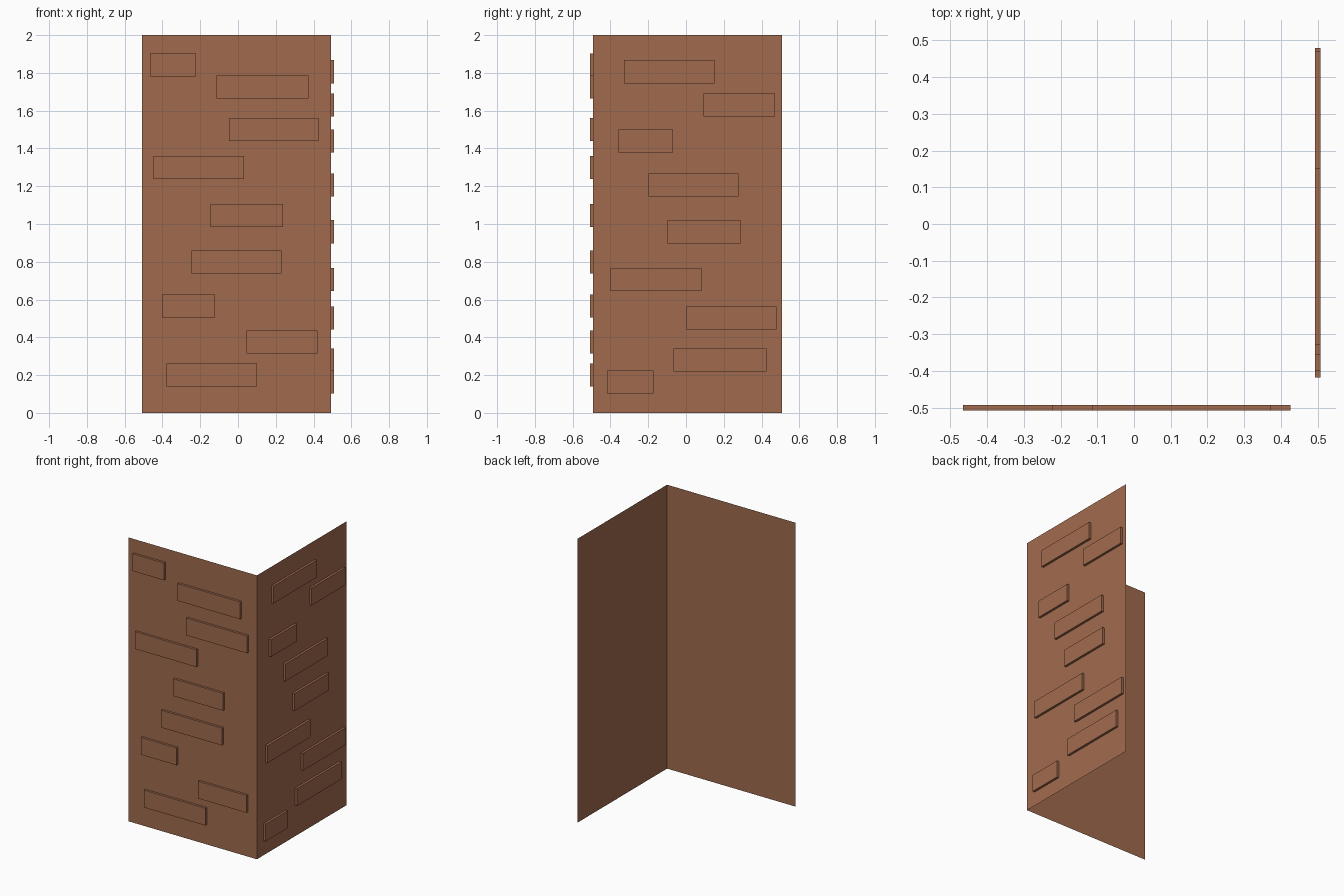
import bpy, bmesh
from mathutils import Vector

if "Cube" in bpy.data.objects:
    bpy.data.objects.remove(bpy.data.objects["Cube"])

HI, LO, OUT = 0.492, -0.508, 0.508   # wall corner, free edges, brick front
BRICK_H = 0.122

clay = bpy.data.materials.new("brick brown")
clay.diffuse_color = (0.356, 0.147, 0.076, 1)
clay.use_nodes = True
clay.node_tree.nodes["Principled BSDF"].inputs["Base Color"].default_value = clay.diffuse_color


def front(u, d, z):      # u along the wall, d distance outward from the axis
    return Vector((u, -d, z))


def right(u, d, z):
    return Vector((d, u, z))


def make(name, polys):
    bm = bmesh.new()
    for p in polys:
        bm.faces.new([bm.verts.new(c) for c in p])
    bmesh.ops.remove_doubles(bm, verts=bm.verts, dist=1e-5)
    me = bpy.data.meshes.new(name)
    bm.to_mesh(me)
    bm.free()
    me.materials.append(clay)
    bpy.context.collection.objects.link(bpy.data.objects.new(name, me))


def wall(name, f, a, b):
    make(name, [[f(a, HI, 0), f(b, HI, 0), f(b, HI, 2), f(a, HI, 2)]])


def brick(name, f, a, b, z0):
    # raised slab, open where it meets the wall
    z1 = z0 + BRICK_H
    ring = [(a, z0), (b, z0), (b, z1), (a, z1)]
    polys = [[f(u, OUT, z) for u, z in ring]]
    for i in range(4):
        (u0, v0), (u1, v1) = ring[i], ring[(i + 1) % 4]
        polys.append([f(u0, HI, v0), f(u1, HI, v1), f(u1, OUT, v1), f(u0, OUT, v0)])
    make(name, polys)


# Two thin walls meeting at a corner
wall("front_wall", front, LO, HI)
wall("right_wall", right, -HI, -LO)

# Raised bricks: start, end, bottom
FRONT = [(-.466, -.222, 1.781), (-.114, .373, 1.665), (-.048, .426, 1.44),
         (-.447, .031, 1.237), (-.146, .238, .985), (-.246, .23, .738),
         (-.402, -.122, .504), (.045, .422, .315), (-.378, .101, .139)]
RIGHT = [(-.328, .151, 1.745), (.093, .471, 1.569), (-.357, -.069, 1.379),
         (-.198, .278, 1.146), (-.098, .288, .898), (-.399, .082, .646),
         (0, .479, .441), (-.066, .426, .218), (-.418, -.172, .102)]
for side, f, rows in (("front", front, FRONT), ("right", right, RIGHT)):
    for i, r in enumerate(rows):
        brick(f"{side}_brick_{i + 1}", f, *r)
